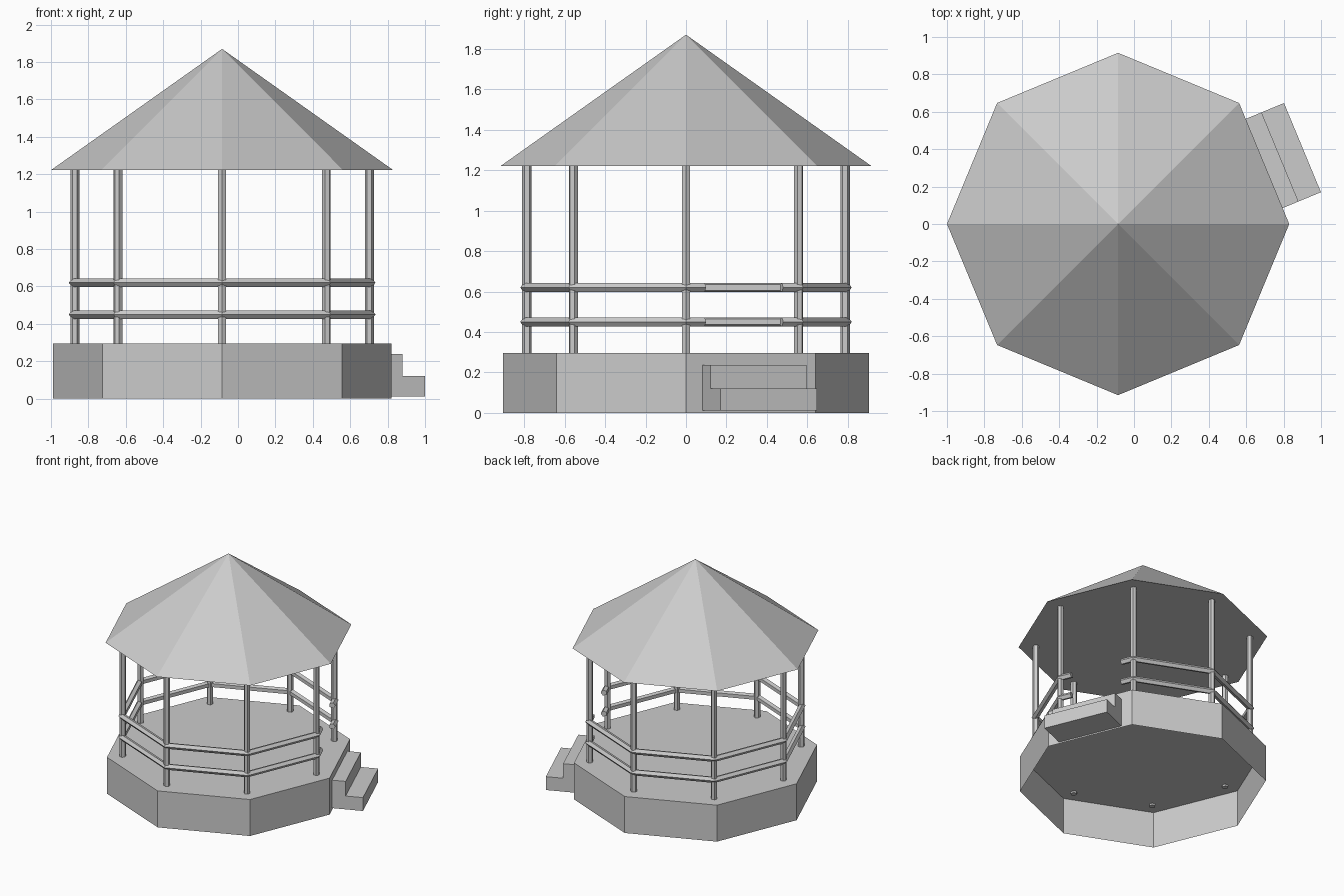
import bpy, bmesh
from math import cos, sin, pi
from mathutils import Vector

if "Cube" in bpy.data.objects:
    bpy.data.objects.remove(bpy.data.objects["Cube"])

CX = -0.085          # pavilion axis
STEP = pi / 4        # octagon corner spacing
MID = pi / 8         # middle of the side with the entrance


def radial(a, r, z=0.0):
    return Vector((CX + r * cos(a), r * sin(a), z))


def make(name, bm):
    bmesh.ops.recalc_face_normals(bm, faces=bm.faces)
    me = bpy.data.meshes.new(name)
    bm.to_mesh(me)
    bm.free()
    ob = bpy.data.objects.new(name, me)
    bpy.context.collection.objects.link(ob)
    return ob


def loft(bm, rings, cap_start=True, cap_end=True):
    vs = [[bm.verts.new(p) for p in ring] for ring in rings]
    n = len(vs[0])
    for a, b in zip(vs, vs[1:]):
        for i in range(n):
            j = (i + 1) % n
            bm.faces.new((a[i], a[j], b[j], b[i]))
    if cap_start:
        bm.faces.new(vs[0][::-1])
    if cap_end:
        bm.faces.new(vs[-1])
    return vs


def octagon(r, z):
    return [radial(i * STEP, r, z) for i in range(8)]


# platform: octagonal shell, open underneath
bm = bmesh.new()
loft(bm, [octagon(0.905, 0), octagon(0.905, 0.295)], cap_start=False)
make("platform", bm)

# roof: closed eight-sided pyramid
bm = bmesh.new()
base = [bm.verts.new(p) for p in octagon(0.915, 1.222)]
apex = bm.verts.new((CX, 0, 1.87))
bm.faces.new(base[::-1])
for i in range(8):
    bm.faces.new((base[i], base[(i + 1) % 8], apex))
make("roof", bm)

# posts at the octagon corners, poking just through the floor
for k in range(8):
    c = radial(k * STEP, 0.787)
    bm = bmesh.new()
    loft(bm, [[c + Vector((0.024 * cos(k * STEP + i * pi / 3),
                           0.024 * sin(k * STEP + i * pi / 3), z))
               for i in range(6)] for z in (0.28, 1.222)])
    make(f"post_{k + 1}", bm)

# rails: mitred pipe round the octagon, with an opening at the steps
RAIL_R = 0.794
SECTION = [(0.024 * cos(i * 2 * pi / 5), 0.024 * sin(i * 2 * pi / 5)) for i in range(5)]


def rail_ring(c, a, z, stretch):
    out = Vector((cos(a), sin(a), 0)) * stretch
    return [c + out * p + Vector((0, 0, z + q)) for p, q in SECTION]


p0, p1 = radial(0, RAIL_R), radial(STEP, RAIL_R)
for name, z in (("lower_rail", 0.45), ("upper_rail", 0.62)):
    rings = [rail_ring(p0.lerp(p1, 0.84), MID, z, 1)]
    for k in range(1, 9):
        rings.append(rail_ring(radial(k * STEP, RAIL_R), k * STEP, z, 1 / cos(MID)))
    rings.append(rail_ring(p0.lerp(p1, 0.16), MID, z, 1))
    bm = bmesh.new()
    loft(bm, rings)
    make(name, bm)

# entrance steps: stair profile extruded along the open side
profile = [(0.836, 0.012), (1.067, 0.012), (1.067, 0.12),
           (0.937, 0.12), (0.937, 0.238), (0.836, 0.238)]
side = Vector((-sin(MID), cos(MID), 0))
bm = bmesh.new()
loft(bm, [[radial(MID, d, z) + side * s for d, z in profile] for s in (-0.258, 0.258)])
make("steps", bm)
